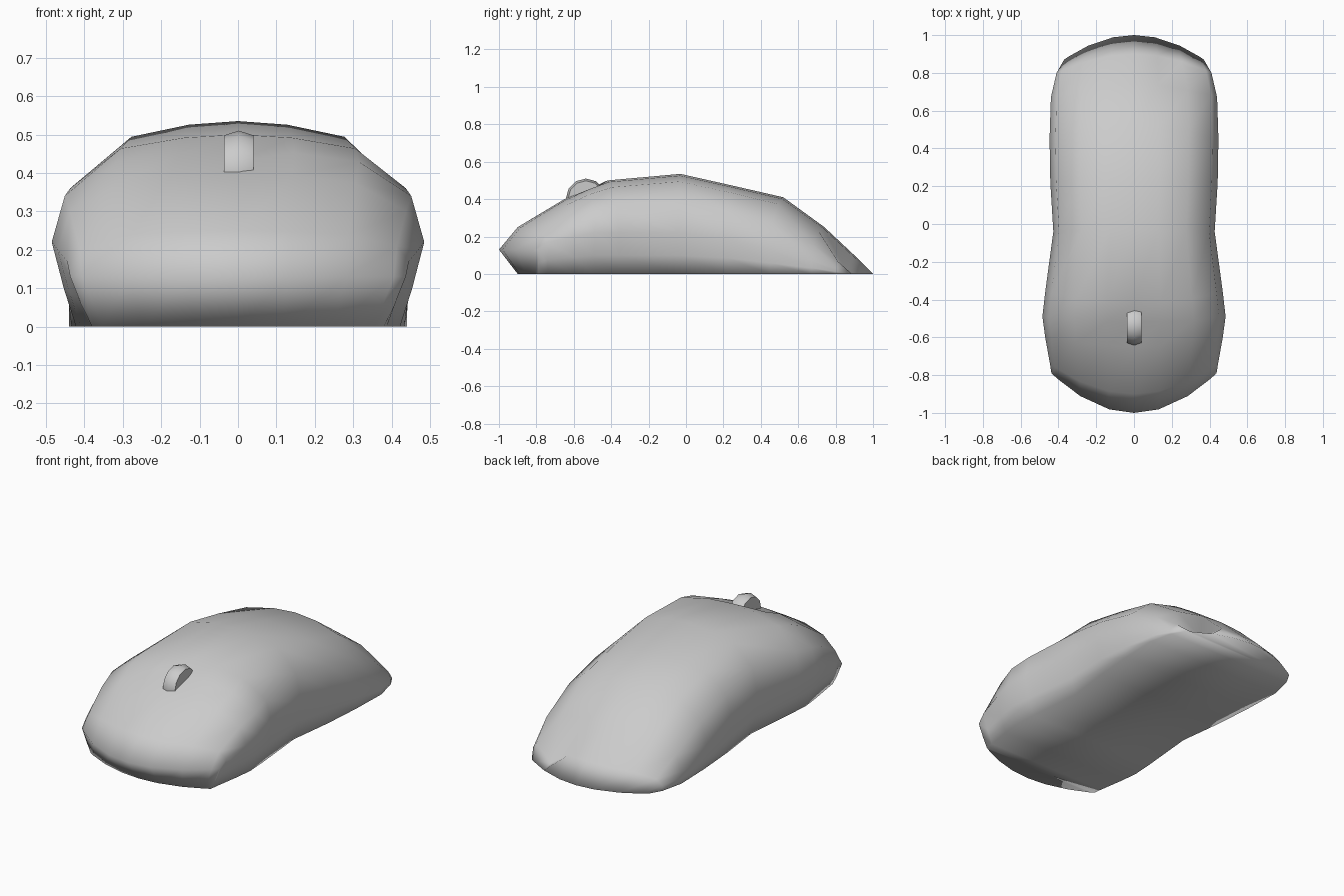
import bpy
import bmesh
from math import cos, sin, pi

cube = bpy.data.objects.get("Cube")
if cube:
    bpy.data.objects.remove(cube, do_unlink=True)

grey = bpy.data.materials.new("plain_grey")
grey.use_nodes = True
GREY = (0.6, 0.6, 0.6, 1)
grey.diffuse_color = GREY
grey.node_tree.nodes["Principled BSDF"].inputs["Base Color"].default_value = GREY


def make_object(name, bm):
    bmesh.ops.remove_doubles(bm, verts=bm.verts, dist=0.004)
    bmesh.ops.recalc_face_normals(bm, faces=bm.faces)
    for face in bm.faces:
        face.smooth = True
    mesh = bpy.data.meshes.new(name)
    bm.to_mesh(mesh)
    bm.free()
    mesh.materials.append(grey)
    obj = bpy.data.objects.new(name, mesh)
    bpy.context.collection.objects.link(obj)
    return obj


def loft(bm, rings):
    """Join closed rings of equal length and cap both ends."""
    for a, b in zip(rings, rings[1:]):
        for i in range(len(a)):
            j = (i + 1) % len(a)
            bm.faces.new((a[i], a[j], b[j], b[i]))
    bm.faces.new(rings[0])
    bm.faces.new(rings[-1])


# Body stations: centre y, edge y, top z, half width, widest z, floor width ratio
stations = [
    (-.9, -.79, 0, .38, 0, 1),
    (-1, -.79, .13, .437, .13, .87),
    (-.9, -.74, .25, .445, .17, .87),
    (-.65, -.6, .4, .47, .2, .87),
    (-.52, -.49, .46, .485, .22, .87),
    (-.42, -.36, .5, .47, .22, .88),
    (-.03, -.04, .535, .427, .22, .9),
    (.25, .22, .472, .443, .19, .94),
    (.52, .45, .41, .447, .13, .97),
    (.74, .67, .25, .44, .07, 1),
    (.9, .8, .1, .41, .03, 1),
    (1, .87, 0, .37, 0, 1),
]
# Upper cross-section: width ratio and height ratio above the widest point
crown = [(0, 1), (.3, .97), (.65, .87), (.93, .5), (1, 0)]


def half_section(yc, ye, top, width, wide_z, floor):
    pts = [(t * width, yc + (ye - yc) * t * t, wide_z + (top - wide_z) * f)
           for t, f in crown]
    pts.append((width * (1 + floor) / 2, ye, wide_z * .45))
    pts.append((width * floor, ye, 0))
    return pts


bm = bmesh.new()
rings = []
for station in stations:
    half = half_section(*station)
    left = [(-x, y, z) for x, y, z in half[:0:-1]]
    rings.append([bm.verts.new(p) for p in left + half])

# Shallow groove under the wheel and a small dent beside the tail
mid = len(crown) + 1
rings[4][mid].co.z -= .03
rings[-2][mid + 2].co = (.25, .86, .01)
loft(bm, rings)
make_object("mouse_body", bm)

# Scroll wheel with a slightly crowned rim
bm = bmesh.new()
SIDES = 12
rings = []
for x, r in ((-.036, .095), (.002, .107), (.04, .095)):
    rings.append([bm.verts.new((x, -.535 + r * cos(2 * pi * i / SIDES),
                                .403 + r * sin(2 * pi * i / SIDES)))
                  for i in range(SIDES)])
loft(bm, rings)
wheel = make_object("scroll_wheel", bm)
for face in wheel.data.polygons:
    face.use_smooth = abs(face.normal.x) < .9
